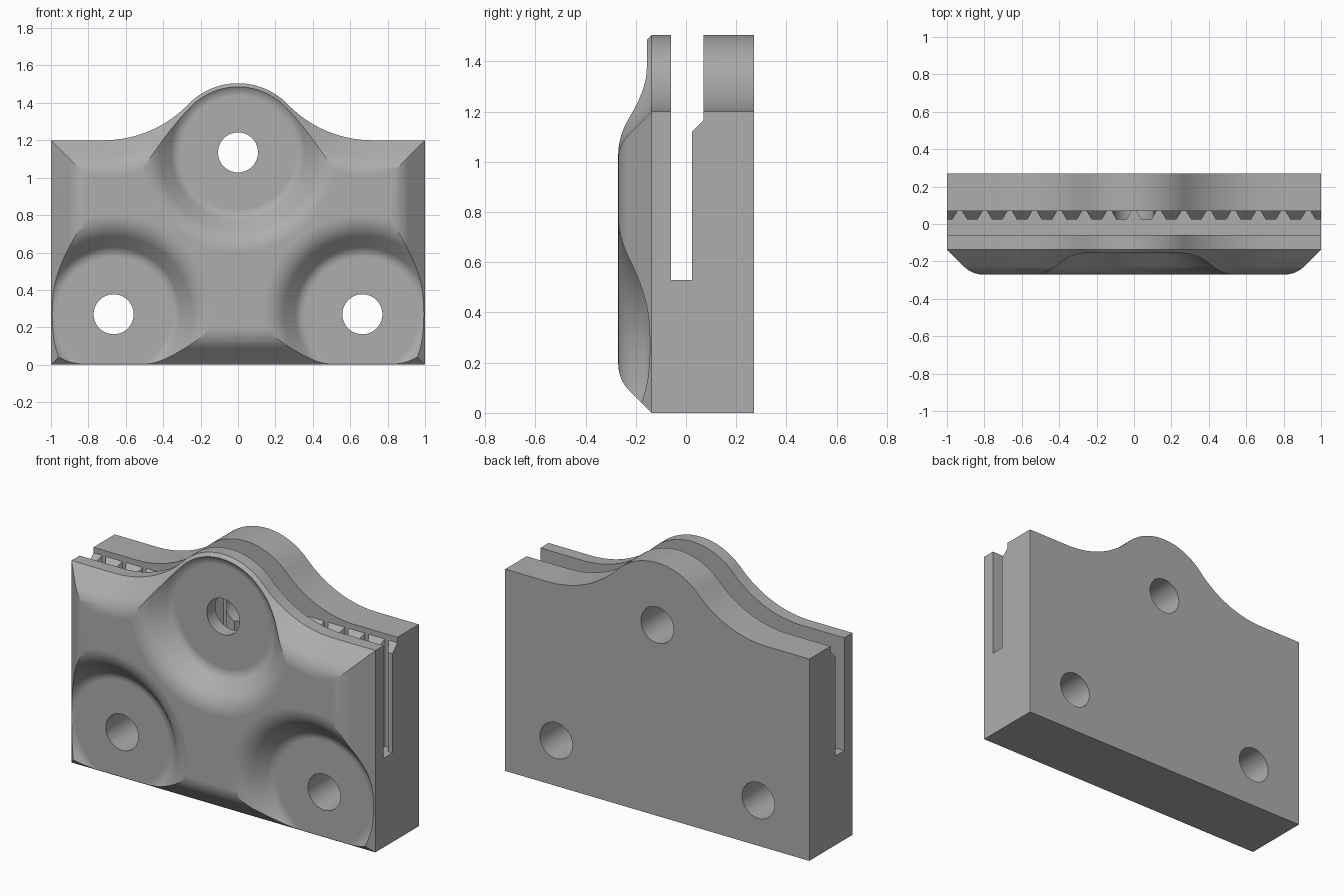
import bpy, bmesh, math
from math import sin, cos, pi

if "Cube" in bpy.data.objects:
    bpy.data.objects.remove(bpy.data.objects["Cube"])

grey = bpy.data.materials.new("plain grey")
grey.use_nodes = True
COLOUR = (0.42, 0.42, 0.42, 1)
grey.diffuse_color = COLOUR
grey.node_tree.nodes["Principled BSDF"].inputs["Base Color"].default_value = COLOUR

HOLES = [(0, 1.135), (-0.665, 0.27), (0.665, 0.27)]
HOLE_R, BOSS_R = 0.107, 0.305
FRONT, BACK, FLOOR = -0.27, 0.27, -0.14
SLOT_FRONT, TOOTH_TIP, SLOT_BACK, SLOT_FLOOR = -0.06, 0.023, 0.07, 0.53
PITCH = 0.133


def loft(name, loops):
    """Closed solid through loops that share one point count."""
    bm = bmesh.new()
    rings = [[bm.verts.new(p) for p in loop] for loop in loops]
    n = len(rings[0])
    for a, b in zip(rings, rings[1:]):
        for i in range(n):
            j = (i + 1) % n
            bm.faces.new((a[i], a[j], b[j], b[i]))
    bm.faces.new(rings[0])
    bm.faces.new(rings[-1])
    bmesh.ops.recalc_face_normals(bm, faces=bm.faces)
    mesh = bpy.data.meshes.new(name)
    bm.to_mesh(mesh)
    bm.free()
    obj = bpy.data.objects.new(name, mesh)
    bpy.context.collection.objects.link(obj)
    mesh.materials.append(grey)
    return obj


def outline(d, y):
    """Plate outline inset by d: square corners, domed top with swept shoulders."""
    dome_r, sweep_r = 0.37 - d, 0.632 + d
    top, cz = 1.2, HOLES[0][1]
    cx, sz = 0.72, top + 0.632
    turn = math.atan2(cx, sz - cz)
    right = [(1 - d, d), (1 - d, top - d)]
    for i in range(21):
        a = turn * i / 20
        right.append((cx - sweep_r * sin(a), sz - sweep_r * cos(a)))
    for i in range(20):
        a = turn * (1 - i / 20)
        right.append((dome_r * sin(a), cz + dome_r * cos(a)))
    left = [(-x, z) for x, z in reversed(right)]
    return [(x, y, z) for x, z in right + [(0, cz + dome_r)] + left]


def circle(centre, r, y, n=80):
    return [(centre[0] + r * cos(2 * pi * i / n), y,
             centre[1] + r * sin(2 * pi * i / n)) for i in range(n)]


def cut(target, cutter):
    cutter.hide_render = True
    mod = target.modifiers.new("cut", 'BOOLEAN')
    mod.operation = 'DIFFERENCE'
    mod.solver = 'EXACT'
    mod.object = cutter
    bpy.context.view_layer.objects.active = target
    bpy.ops.object.modifier_apply(modifier=mod.name)
    bpy.data.objects.remove(cutter)


# Plate: straight sides, then a chamfer that rounds over into the front face
EDGE = 0.137
profile = [(0, BACK), (0, -EDGE), (0.09, -EDGE - 0.09)]
bend, start = 0.10, (0.09, -EDGE - 0.09)
rise = start[1] - FRONT
radius = rise / (1 - cos(pi / 4))
for i in range(1, 7):
    a = pi / 4 * (1 - i / 6)
    profile.append((start[0] + radius * (sin(pi / 4) - sin(a)),
                    FRONT + radius * (1 - cos(a))))
plate = loft("clamp_plate", [outline(d, y) for d, y in profile])

# Flared recesses around the screw holes, with rounded foot and rim
flare = [(BOSS_R, FLOOR)]
for i in range(1, 6):
    a = pi / 4 * i / 5
    flare.append((BOSS_R + 0.075 * sin(a), FLOOR - 0.075 * (1 - cos(a))))
r0, y0 = 0.42, flare[-1][1] - (0.42 - flare[-1][0])
rim = (y0 - FRONT) / (1 - cos(pi / 4))
for i in range(0, 7):
    a = pi / 4 * (1 - i / 6)
    flare.append((r0 + rim * (sin(pi / 4) - sin(a)),
                  FRONT + rim * (1 - cos(a))))
flare.append((flare[-1][0] + 0.01, FRONT - 0.05))
for c in HOLES:
    cut(plate, loft("recess_cutter", [circle(c, r, y) for r, y in flare]))

# Belt slot with a toothed rear wall
comb = [(1.2, SLOT_FRONT), (1.2, SLOT_BACK)]
for k in range(7, -9, -1):
    x = (k + 0.5) * PITCH
    comb += [(x + 0.055, SLOT_BACK), (x + 0.027, TOOTH_TIP),
             (x - 0.027, TOOTH_TIP), (x - 0.055, SLOT_BACK)]
comb += [(-1.2, SLOT_BACK), (-1.2, SLOT_FRONT)]
cut(plate, loft("slot_cutter", [[(x, y, z) for x, y in comb]
                                for z in (SLOT_FLOOR, 1.7)]))

# Sloped lead-in above the teeth
lead = [(-0.02, 1.077), (SLOT_BACK, 1.167), (SLOT_BACK, 1.65), (-0.02, 1.65)]
cut(plate, loft("lead_in_cutter", [[(x, y, z) for y, z in lead]
                                   for x in (-1.1, 1.1)]))

# Screw holes right through
for c in HOLES:
    cut(plate, loft("hole_cutter", [circle(c, HOLE_R, y, 64) for y in (-0.5, 0.5)]))

# Smooth shading with crisp edges
bpy.ops.object.select_all(action='DESELECT')
plate.select_set(True)
bpy.context.view_layer.objects.active = plate
bpy.ops.object.shade_smooth_by_angle(angle=math.radians(25))
weighted = plate.modifiers.new("even_normals", 'WEIGHTED_NORMAL')
weighted.keep_sharp = True
